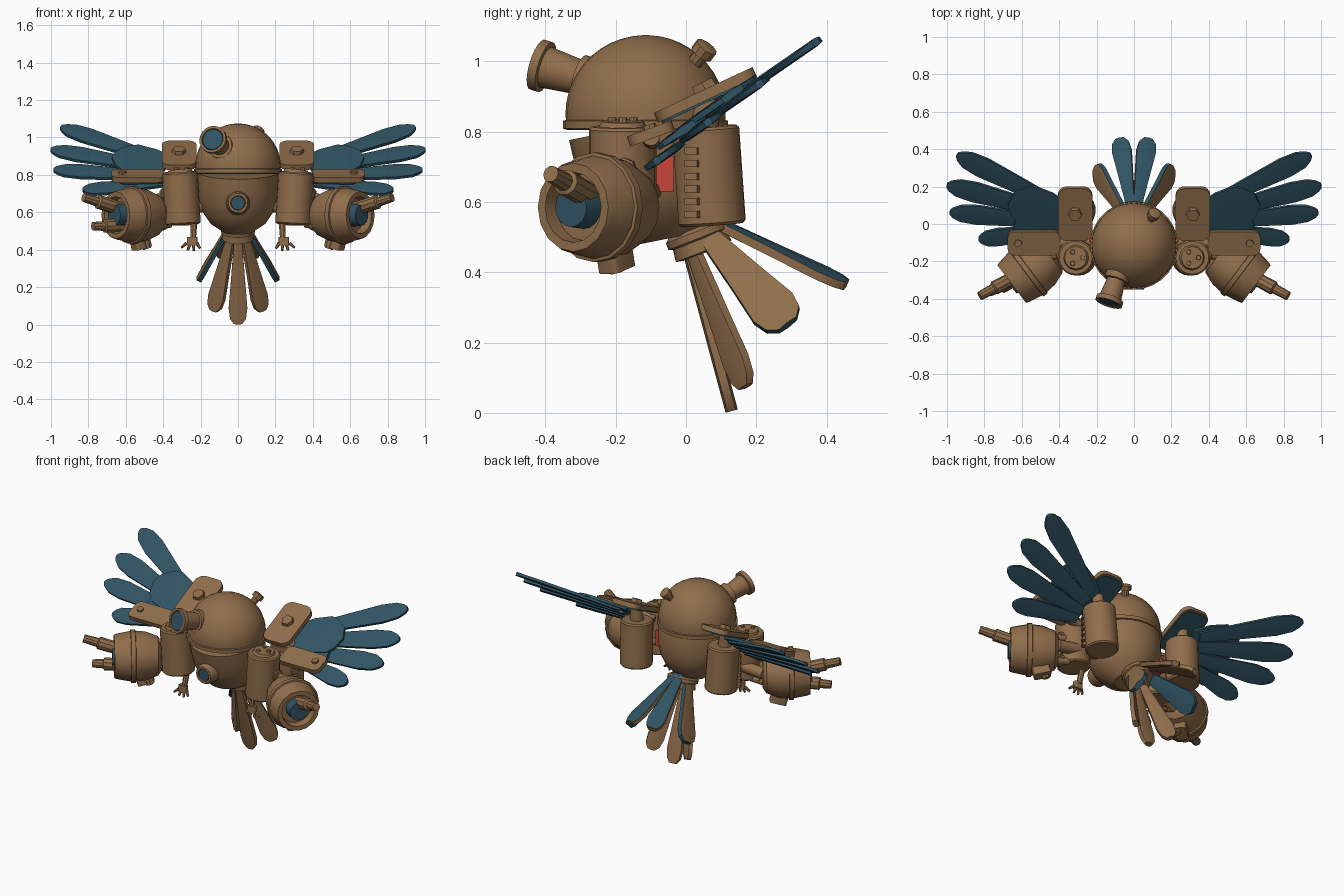
import bpy, bmesh, math
from mathutils import Vector, Matrix, Euler

old = bpy.data.objects.get("Cube")
if old:
    bpy.data.objects.remove(old)


def material(name, color):
    m = bpy.data.materials.new(name)
    m.use_nodes = True
    m.diffuse_color = (*color, 1)
    bsdf = next(n for n in m.node_tree.nodes if n.type == 'BSDF_PRINCIPLED')
    bsdf.inputs["Base Color"].default_value = (*color, 1)
    return m


BROWN = material("aged bronze", (0.28, 0.155, 0.07))
BLUE = material("deep teal", (0.03, 0.088, 0.127))
RED = material("red", (0.58, 0.061, 0.038))


def finish(name, bm, mats, matrix=None):
    bmesh.ops.recalc_face_normals(bm, faces=bm.faces)
    me = bpy.data.meshes.new(name)
    bm.to_mesh(me)
    bm.free()
    if matrix:
        me.transform(matrix)
    for m in mats:
        me.materials.append(m)
    ob = bpy.data.objects.new(name, me)
    bpy.context.collection.objects.link(ob)
    bpy.ops.object.select_all(action='DESELECT')
    ob.select_set(True)
    bpy.context.view_layer.objects.active = ob
    bpy.ops.object.shade_smooth_by_angle(angle=math.radians(32))
    return ob


def lathe(name, start, direction, profile, mat=BROWN, segs=20):
    """Spin (radius, height) pairs about an axis and close both ends."""
    bm = bmesh.new()
    rings = []
    for r, h in profile:
        rings.append([bm.verts.new((r * math.cos(a), r * math.sin(a), h))
                      for a in (math.tau * i / segs for i in range(segs))])
    for a, b in zip(rings, rings[1:]):
        for i in range(segs):
            j = (i + 1) % segs
            bm.faces.new((a[i], a[j], b[j], b[i]))
    bm.faces.new(rings[0])
    bm.faces.new(rings[-1])
    q = Vector(direction).to_track_quat('Z', 'Y')
    return finish(name, bm, [mat], Matrix.LocRotScale(Vector(start), q, None))


def rod(name, a, b, r1, r2, mat=BROWN, segs=12):
    d = Vector(b) - Vector(a)
    return lathe(name, a, d, [(r1, 0), (r2, d.length)], mat, segs)


def block(name, loc, size, rot=(0, 0, 0), corner=0.0, mat=BROWN):
    """Box whose upright edges can be rounded."""
    bm = bmesh.new()
    bmesh.ops.create_cube(bm, size=1)
    bmesh.ops.scale(bm, vec=size, verts=bm.verts)
    if corner:
        up = [e for e in bm.edges if abs(e.verts[0].co.z - e.verts[1].co.z) > 1e-4]
        bmesh.ops.bevel(bm, geom=up, offset=corner, segments=4, profile=0.5, affect='EDGES')
    turn = Euler([math.radians(a) for a in rot]).to_quaternion()
    return finish(name, bm, [mat], Matrix.LocRotScale(Vector(loc), turn, None))


def feather(name, base, tip, normal, width, shape, thick=0.016, under=BLUE, top=BLUE):
    """Long blade with a raised spine; shape holds (position, half width share)."""
    base, tip = Vector(base), Vector(tip)
    along = tip - base
    side = along.cross(Vector(normal)).normalized()
    up = side.cross(along).normalized()
    bm = bmesh.new()
    rings = []
    for t, w in shape:
        c, hw = base + along * t, side * (w * width / 2)
        h = up * (thick / 2)
        rings.append([bm.verts.new(c + p) for p in
                      (-hw - h, -hw + h, h * 1.5, hw + h, hw - h, h * -1.5)])
    for a, b in zip(rings, rings[1:]):
        for i in range(6):
            j = (i + 1) % 6
            bm.faces.new((a[i], a[j], b[j], b[i]))
    bm.faces.new(rings[0])
    bm.faces.new(rings[-1])
    bmesh.ops.recalc_face_normals(bm, faces=bm.faces)
    for f in bm.faces:
        f.material_index = 1 if f.normal.dot(up) > 0.4 else 0
    return finish(name, bm, [under, top])


WING = [(0, 0.5), (0.35, 0.75), (0.75, 1), (0.9, 0.85), (0.97, 0.5), (1, 0.2)]
TAIL = [(0, 0.4), (0.5, 0.75), (0.82, 1), (0.94, 0.85), (1, 0.45)]

# Head dome with seam band, and the lower body
dome = [(0.228 * math.cos(a), 0.225 * math.sin(a)) for a in
        (math.radians(8 * i) for i in range(-1, 12))]
lathe("head_dome", (0, -0.115, 0.85), (0, 0, 1), dome, segs=28)
lathe("head_band", (0, -0.115, 0.805), (0, 0, 1),
      [(0.222, 0), (0.235, 0.004), (0.235, 0.026), (0.222, 0.03)], segs=28)
lathe("lower_body", (0, -0.115, 0.82), (0, 0.2, -1),
      [(0.222, 0), (0.22, 0.07), (0.212, 0.15), (0.19, 0.22), (0.15, 0.28), (0.08, 0.33)], segs=28)

# Eye tube, off centre, with flared rims and a lens
eye_dir = Vector((-0.05, -0.15, 0.045))
lathe("eye_tube", (-0.085, -0.27, 0.945), eye_dir,
      [(0.066, 0), (0.066, 0.035), (0.05, 0.037), (0.06, 0.14), (0.074, 0.142),
       (0.074, 0.168), (0.06, 0.168), (0.058, 0.15)])
eye_end = Vector((-0.085, -0.27, 0.945)) + eye_dir.normalized() * 0.15
rod("eye_lens", eye_end, eye_end + eye_dir.normalized() * 0.014, 0.059, 0.056, BLUE, 20)

# Knob on the back of the head and the belly lens
lathe("head_knob", (0.085, 0.02, 0.99), (0.1, 0.15, 0.2),
      [(0.022, 0), (0.022, 0.04), (0.034, 0.042), (0.034, 0.07), (0.02, 0.075)], segs=10)
lathe("belly_lens_ring", (0, -0.27, 0.65), (0, -1, 0),
      [(0.065, 0), (0.06, 0.065), (0.052, 0.08), (0.04, 0.08), (0.038, 0.07)])
rod("belly_lens", (0, -0.33, 0.65), (0, -0.346, 0.65), 0.04, 0.036, BLUE)

# Tail collar and the ring of tail feathers
axis = Vector((0, 0.6, -0.8))
root = Vector((0, 0.05, 0.5))
lathe("tail_collar", (0, 0.025, 0.525), (0, 0.35, -0.9),
      [(0.08, 0), (0.092, 0.01), (0.092, 0.03), (0.08, 0.035), (0.085, 0.07), (0.06, 0.075)])
tail = [("bottom", 0, 0.13, 0.005, 0.10), ("lower", 0.13, 0.17, 0.075, 0.10),
        ("side", 0.205, 0.29, 0.25, 0.14), ("top", 0.075, 0.455, 0.365, 0.105)]
for part, x, y, z, width in tail:
    for s, label in ((1, "left"), (-1, "right")):
        if x == 0 and s < 0:
            continue
        tip = Vector((s * x, y, z))
        out = tip - root
        out = (out - axis * out.dot(axis)).normalized()
        if part == "top":
            out = Vector((s * 0.25, 0.45, 0.85))
        top_mat = BLUE if part == "top" else BROWN
        under_mat = BLUE if part == "side" else BROWN
        feather(f"tail_feather_{part}_{label}", root + out * 0.055, tip, out, width,
                TAIL, 0.024, under_mat, top_mat)

wing_normal = Vector((0, -0.69, 1)).normalized()


def on_wing(x, y, lift=0):
    return Vector((x, y, 0.8 + 0.69 * y)) + wing_normal * lift


for s, label in ((1, "left"), (-1, "right")):
    # Wing: four long feathers and covert plates at the root
    rows = [(0.40, 0.10, 0.945, 0.37, 0.125), (0.40, 0.05, 1.0, 0.205, 0.125),
            (0.40, 0.0, 0.985, 0.055, 0.12), (0.40, -0.04, 0.83, -0.095, 0.11)]
    for i, (x1, y1, x2, y2, w) in enumerate(rows):
        lift = -0.007 * i
        feather(f"wing_feather_{i + 1}_{label}", on_wing(s * x1, y1, lift),
                on_wing(s * x2, y2, lift), wing_normal, w, WING)
    feather(f"wing_covert_{label}", on_wing(s * 0.38, 0.05, 0.014), on_wing(s * 0.66, 0.14, 0.014),
            wing_normal, 0.25, [(0, 0.7), (0.35, 0.95), (0.7, 1), (0.85, 0.8), (1, 0.3)])
    feather(f"wing_covert_low_{label}", on_wing(s * 0.38, -0.04, 0.008),
            on_wing(s * 0.64, 0.0, 0.008), wing_normal, 0.17, TAIL)

    # Tilted shoulder plates with bolts
    block(f"rear_shoulder_plate_{label}", (s * 0.315, 0.055, 0.905), (0.185, 0.31, 0.03),
          (25, 0, 0), 0.05)
    block(f"rear_plate_trim_{label}", (s * 0.315, 0.062, 0.889), (0.17, 0.29, 0.008),
          (25, 0, 0), 0.045, BLUE)
    rod(f"rear_plate_bolt_{label}", (s * 0.315, 0.06, 0.91), (s * 0.315, 0.045, 0.94), 0.04, 0.035, segs=6)
    rod(f"rear_plate_post_{label}", (s * 0.31, 0.05, 0.78), (s * 0.315, 0.06, 0.895), 0.045, 0.03)
    block(f"front_shoulder_plate_{label}", (s * 0.535, -0.1, 0.795), (0.28, 0.135, 0.03),
          (20, 0, 0), 0.035)
    rod(f"front_plate_bolt_{label}", (s * 0.62, -0.1, 0.8), (s * 0.62, -0.106, 0.82), 0.022, 0.02, segs=8)
    rod(f"front_plate_arm_{label}", (s * 0.28, -0.1, 0.77), (s * 0.46, -0.1, 0.785), 0.025, 0.025)

    # Front and rear canisters
    can = [(0.088, 0), (0.096, 0.008), (0.096, 0.272), (0.088, 0.28)]
    lathe(f"front_canister_{label}", (s * 0.295, -0.18, 0.535), (s * 0.06, 0, 1), can)
    lathe(f"rear_canister_{label}", (s * 0.3, 0.075, 0.535), (s * 0.03, -0.07, 1), can)
    rod(f"canister_cap_{label}", (s * 0.31, -0.18, 0.81), (s * 0.312, -0.18, 0.83), 0.07, 0.06)
    for i in range(3):
        a = math.tau * i / 3
        px, py = s * 0.31 + 0.035 * math.cos(a), -0.18 + 0.035 * math.sin(a)
        rod(f"cap_stud_{i + 1}_{label}", (px, py, 0.82), (px, py, 0.84), 0.015, 0.012, segs=8)
    for i in range(6):
        block(f"canister_rib_{i + 1}_{label}", (s * 0.385, 0.02, 0.565 + 0.036 * i), (0.03, 0.04, 0.02),
              (0, 0, -s * 25))
    block(f"red_panel_{label}", (s * 0.215, -0.065, 0.68), (0.05, 0.06, 0.1), mat=RED)

    # Axle, joint and struts linking body, canister and pod
    rod(f"axle_{label}", (s * 0.15, -0.1, 0.64), (s * 0.46, -0.13, 0.6), 0.035, 0.035)
    lathe(f"pod_joint_{label}", (s * 0.395, -0.17, 0.6), (s, -0.5, 0),
          [(0.03, 0), (0.06, 0.015), (0.06, 0.05), (0.04, 0.065)], segs=12)
    for z in (0.54, 0.69):
        rod(f"pod_strut_{z}_{label}", (s * 0.36, -0.15, z), (s * 0.47, -0.18, z - 0.02), 0.022, 0.022)
        lathe(f"strut_nut_{z}_{label}", (s * 0.385, -0.17, z), (s, -0.3, 0),
              [(0.03, 0), (0.036, 0.01), (0.036, 0.025), (0.03, 0.03)], segs=8)

    # Barrel pod with recessed muzzle
    aim = Vector((s * 0.79, -0.6, 0.0)).normalized()
    start = Vector((s * 0.435, -0.155, 0.585))
    lathe(f"barrel_pod_{label}", start, aim,
          [(0.085, 0), (0.115, 0.02), (0.142, 0.09), (0.148, 0.15), (0.156, 0.152), (0.156, 0.178),
           (0.147, 0.18), (0.132, 0.26), (0.126, 0.275), (0.1, 0.275), (0.095, 0.225)], segs=16)
    rod(f"pod_lens_{label}", start + aim * 0.22, start + aim * 0.285, 0.062, 0.056, BLUE, 16)
    muzzles = [((0.63, -0.28, 0.62), (0.825, -0.385, 0.68))]
    if s < 0:
        muzzles.append(((0.62, -0.29, 0.53), (0.775, -0.365, 0.525)))
    for i, (a, b) in enumerate(muzzles):
        a, b = (Vector((s * p[0], p[1], p[2])) for p in (a, b))
        n = (b - a).length
        lathe(f"muzzle_{i + 1}_{label}", a, b - a,
              [(0.036, 0), (0.038, n * 0.6), (0.027, n * 0.63), (0.024, n)], segs=10)
    block(f"pod_foot_{label}", (s * 0.52, -0.2, 0.435), (0.1, 0.07, 0.055), (0, s * 15, -s * 37), 0.015)
    rod(f"pod_foot_peg_{label}", (s * 0.5, -0.2, 0.45), (s * 0.485, -0.2, 0.405), 0.03, 0.022, segs=8)

    # Little arm and hand
    rod(f"arm_{label}", (s * 0.235, -0.18, 0.55), (s * 0.24, -0.2, 0.46), 0.018, 0.016, segs=8)
    block(f"palm_{label}", (s * 0.245, -0.205, 0.445), (0.055, 0.03, 0.045), corner=0.008)
    for i, dx in enumerate((-0.045, -0.012, 0.02, 0.055)):
        knuckle = (s * (0.245 + dx * 0.55), -0.205, 0.435)
        end = (s * (0.248 + dx), -0.215, 0.39 + abs(dx) * 0.4)
        rod(f"finger_{i + 1}_{label}", knuckle, end, 0.01, 0.007, segs=6)
